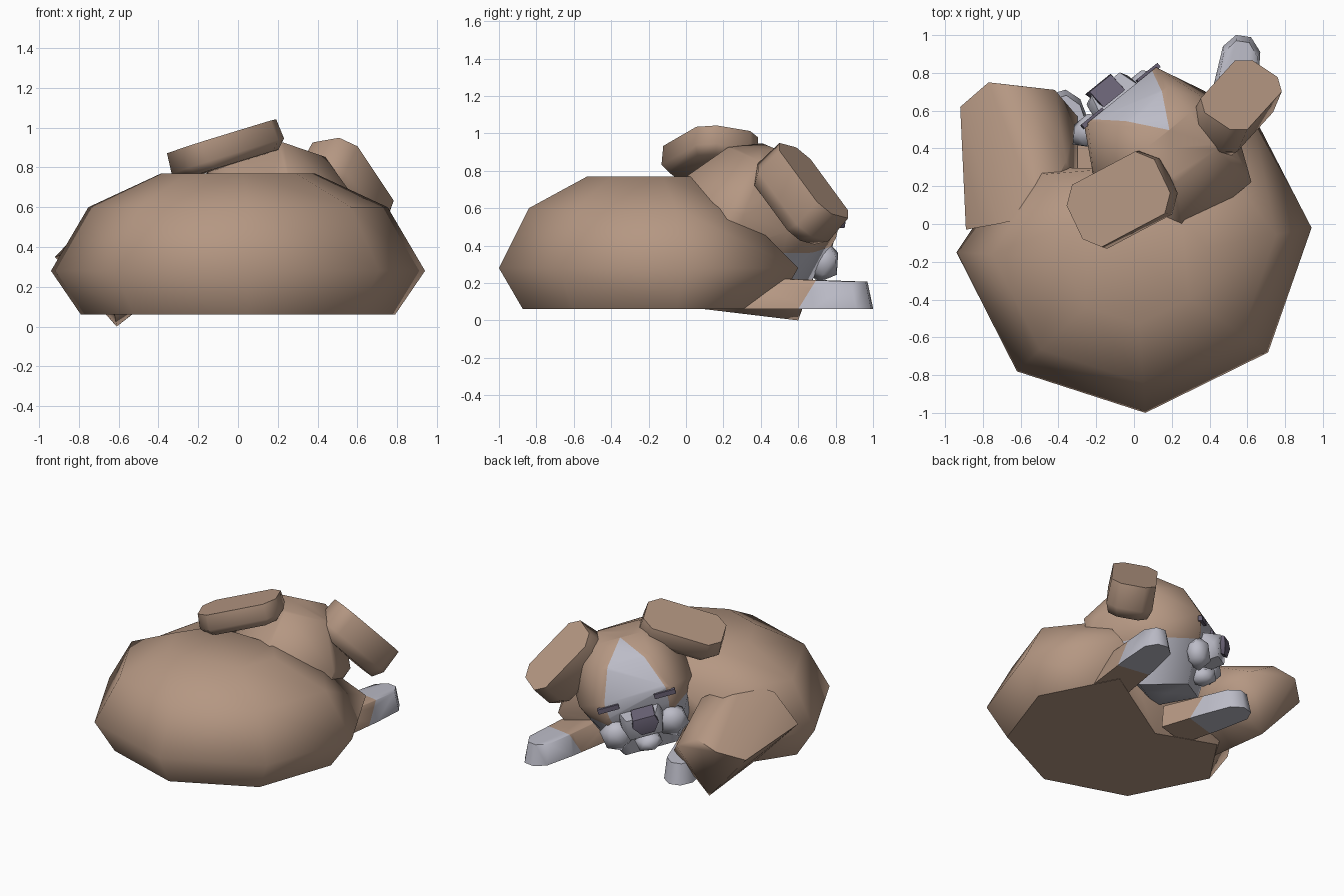
import bpy, bmesh, math
from mathutils import Vector, Matrix

if "Cube" in bpy.data.objects:
    bpy.data.objects.remove(bpy.data.objects["Cube"], do_unlink=True)


def material(name, color):
    m = bpy.data.materials.new(name)
    m.use_nodes = True
    m.diffuse_color = (*color, 1)
    m.node_tree.nodes["Principled BSDF"].inputs["Base Color"].default_value = (*color, 1)
    return m


BROWN = material("brown fur", (0.46, 0.31, 0.225))
WHITE = material("pale fur", (0.50, 0.50, 0.57))
DARK = material("dark purple", (0.14, 0.12, 0.175))


def finish(name, bm, mats, rule=None, matrix=Matrix(), limit=48):
    """Paint faces by rule, place, shade smooth with sharp creases, link."""
    bmesh.ops.recalc_face_normals(bm, faces=bm.faces)
    for f in bm.faces:
        f.smooth = True
        if rule:
            f.material_index = int(rule(f.calc_center_median()))
    for e in bm.edges:
        e.smooth = e.calc_face_angle(0) < math.radians(limit)
    bm.transform(matrix)
    me = bpy.data.meshes.new(name)
    bm.to_mesh(me)
    bm.free()
    for m in mats:
        me.materials.append(m)
    ob = bpy.data.objects.new(name, me)
    bpy.context.collection.objects.link(ob)
    return ob


def hull(name, pts, mats, cuts=(), rule=None, matrix=Matrix(), limit=48):
    """Convex part from its corner points, with optional paint cuts."""
    bm = bmesh.new()
    for p in pts:
        bm.verts.new(p)
    bmesh.ops.convex_hull(bm, input=bm.verts)
    loose = [v for v in bm.verts if not v.link_faces]
    bmesh.ops.delete(bm, geom=loose, context='VERTS')
    for co, no in cuts:
        bmesh.ops.bisect_plane(bm, geom=bm.verts[:] + bm.edges[:] + bm.faces[:],
                               plane_co=co, plane_no=no)
    return finish(name, bm, mats, rule, matrix, limit)


def mirrored(pts):
    return [(s * x, y, z) for x, y, z in pts for s in (1, -1)]


# Curled body: stacked rings, dented at the back where the head rests
low = [(.94, -.02), (.71, -.68), (.06, -1), (-.62, -.78),
       (-.94, -.15), (-.64, .3), (-.15, .12), (.62, .6)]
high = low[:5] + [(-.58, .38), (-.1, .42), (.61, .4)]
center = Vector((0, -.2))
bm = bmesh.new()
rings = []
for z, k, plan in ((.06, .84, low), (.28, 1, low), (.6, .8, high), (.77, .41, high)):
    ring = []
    for p in plan:
        q = center + (Vector(p) - center) * k
        ring.append(bm.verts.new((q.x, q.y, z)))
    rings.append(ring)
for a, b in zip(rings, rings[1:]):
    for i in range(8):
        j = (i + 1) % 8
        bm.faces.new((a[i], a[j], b[j], b[i]))
bm.faces.new(rings[0])
bm.faces.new(rings[-1])
body = finish("body", bm, [BROWN], limit=100)
for e in body.data.edges:
    if all(body.data.vertices[i].co.z < .1 for i in e.vertices):
        e.use_edge_sharp = True

# Bulky hind part beside the body, sloping down to its end
hull("hind_leg", [(-.61, .6, 0), (-.92, .62, .35), (-.77, .75, .42), (-.6, .73, .46),
                  (-.42, .71, .36), (-.3, .57, .24), (-.89, -.03, .36), (-.62, .1, .06),
                  (-.72, 0, .56), (-.5, .05, .6), (-.36, .33, .55), (-.3, .2, .25)],
     [BROWN], limit=70)


# Front legs with pale paws
def leg(name, tip, direction, length):
    d = Vector((*direction, 0)).normalized()
    ang = math.atan2(d.y, d.x) - math.pi / 2
    mat = Matrix.Translation((tip[0], tip[1], .062)) @ Matrix.Rotation(ang, 4, 'Z')
    pts = mirrored([(.04, 0, 0), (.035, -.03, .145), (.1, -.07, 0), (.09, -.1, .145),
                    (.12, -.3, 0), (.1, -.32, .15), (.13, -length, 0), (.11, -length, .17)])
    hull(name, pts, [BROWN, WHITE], [((0, -.38, 0), (0, 1, -.6))],
         lambda c: c.y - .6 * c.z > -.38, mat, 62)


leg("left_front_leg", (.58, .995), (.15, 1), .75)
leg("right_front_leg", (-.4, .7), (-.28, .96), .6)

# Head: turned, rolled, with a pale blaze and pale lower face
HEAD = (Matrix.Translation((.18, .366, .58)) @ Matrix.Rotation(math.radians(39), 4, 'Z')
        @ Matrix.Rotation(math.radians(15), 4, 'Y'))
skull = mirrored([(.15, .1, .34), (.14, -.14, .32), (.3, .08, .23), (.24, -.39, .08),
                  (.25, -.36, -.15), (.4, -.08, 0), (.39, .14, -.05), (.24, .4, .04),
                  (.24, .39, -.08), (.28, -.03, -.42), (.18, .28, -.42), (.17, .28, .24)])


def blaze(c):
    return c.z < -.13 or (c.y > .1 and abs(c.x) < .03 + .7 * (c.y - .14))


hull("head", skull, [BROWN, WHITE],
     [((0, 0, -.13), (0, 0, 1)), ((.03, .14, 0), (1, -.7, 0)), ((-.03, .14, 0), (-1, -.7, 0))],
     blaze, HEAD, 60)

# Muzzle, jowls, chin
hull("muzzle", mirrored([(.1, .5, -.08), (.14, .36, -.06), (.14, .46, -.14), (.15, .36, -.14),
                         (.11, .48, -.23), (.12, .34, -.27)]), [WHITE], matrix=HEAD, limit=60)


def blob(name, loc, size):
    bm = bmesh.new()
    bmesh.ops.create_icosphere(bm, subdivisions=1, radius=1)
    bm.transform(Matrix.Translation(loc) @ Matrix.Diagonal((*size, 1)))
    finish(name, bm, [WHITE], matrix=HEAD, limit=60)


for side, s in (("left", 1), ("right", -1)):
    blob(side + "_jowl", (s * .19, .36, -.22), (.12, .09, .12))
    # Closed eyelid bar
    hull(side + "_eye", [(s * .195 + a * .073, .4 + b * .014, 0 + c * .017)
                         for a in (-1, 1) for b in (-1, 1) for c in (-1, 1)],
         [DARK], matrix=HEAD)
blob("chin", (0, .35, -.33), (.1, .1, .07))

# Nose
hull("nose", [(x - .02, y, z) for x, y, z in
              mirrored([(.075, .52, -.08), (.075, .41, -.05), (.09, .525, -.13),
                        (.045, .51, -.2), (.05, .44, -.17)])], [DARK], matrix=HEAD)


# Ears: deep blocks with clipped corners, the flat mouth facing along normal
def ear(name, loc, along, normal, length, width, depth):
    u = Vector(along).normalized()
    w = Vector(normal).cross(u).normalized()
    n = u.cross(w)
    pts = []
    for t, k in ((-.5, .85), (-.2, 1), (.5, .97)):
        for a, b in ((.5, .27), (.36, .5), (-.36, .5), (-.5, .27)):
            for m in (-1, 1):
                pts.append(Vector(loc) + u * length * a * k
                           + w * width * b * m * k + n * depth * t)
    hull(name, pts, [BROWN], limit=65)


ear("left_ear", (.53, .605, .665), (.3, .33, -.45), (.42, .75, .45), .55, .31, .24)
ear("right_ear", (-.06, .13, .885), (.85, .45, .26), (-.33, 0, .94), .56, .38, .15)
